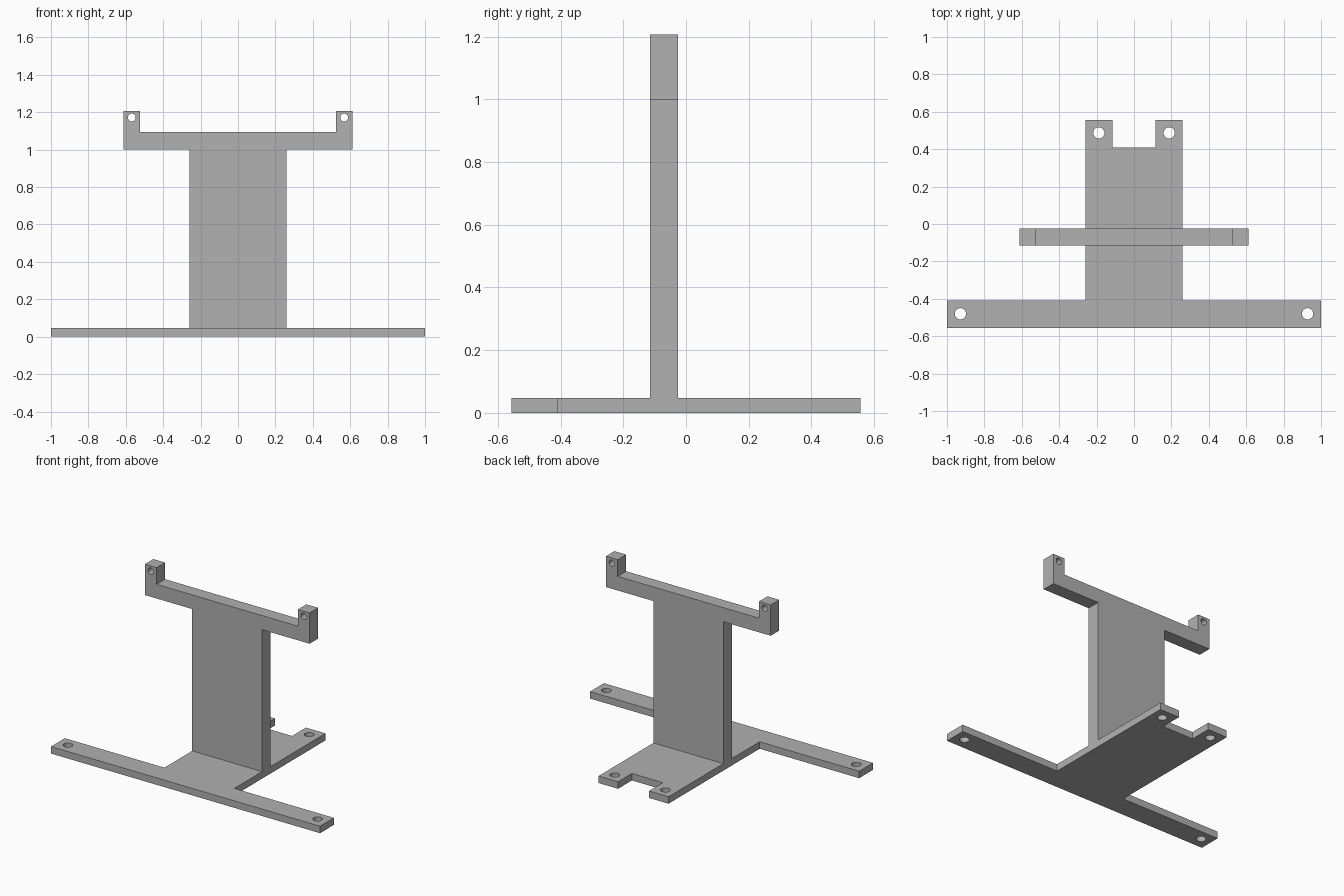
import bpy
import bmesh
from mathutils import Matrix, Vector

cube = bpy.data.objects.get("Cube")
if cube:
    bpy.data.objects.remove(cube, do_unlink=True)

grey = bpy.data.materials.new("plain grey")
grey.use_nodes = True
colour = (0.44, 0.44, 0.44, 1)
grey.diffuse_color = colour
grey.node_tree.nodes["Principled BSDF"].inputs["Base Color"].default_value = colour

# Turns an (x, z) profile drawn flat so that it stands upright
UPRIGHT = Matrix(((1, 0, 0, 0), (0, 0, 1, 0), (0, 1, 0, 0), (0, 0, 0, 1)))


def symmetric_plate(name, half, low, high, matrix):
    """Extrude a right-half outline and its mirror image from low to high."""
    outline = half + [(-x, v) for x, v in reversed(half)]
    bm = bmesh.new()
    face = bm.faces.new([bm.verts.new((x, v, low)) for x, v in outline])
    extruded = bmesh.ops.extrude_face_region(bm, geom=[face])["geom"]
    verts = [g for g in extruded if isinstance(g, bmesh.types.BMVert)]
    bmesh.ops.translate(bm, verts=verts, vec=(0, 0, high - low))
    bm.transform(matrix)
    bmesh.ops.recalc_face_normals(bm, faces=bm.faces)
    mesh = bpy.data.meshes.new(name)
    bm.to_mesh(mesh)
    bm.free()
    mesh.materials.append(grey)
    obj = bpy.data.objects.new(name, mesh)
    bpy.context.collection.objects.link(obj)
    return obj


def drill(obj, holes, middle, matrix):
    """Cut a mirrored pair of round holes for each (x, v, radius)."""
    bm = bmesh.new()
    for x, v, radius in holes:
        for side in (-1, 1):
            place = matrix @ Matrix.Translation(Vector((side * x, v, middle)))
            bmesh.ops.create_cone(bm, cap_ends=True, segments=32, radius1=radius,
                                  radius2=radius, depth=0.3, matrix=place)
    bmesh.ops.recalc_face_normals(bm, faces=bm.faces)
    mesh = bpy.data.meshes.new("hole_cutter")
    bm.to_mesh(mesh)
    bm.free()
    mesh.materials.append(grey)
    cutter = bpy.data.objects.new("hole_cutter", mesh)
    bpy.context.collection.objects.link(cutter)
    cutter.hide_render = True
    mod = obj.modifiers.new("holes", "BOOLEAN")
    mod.operation = "DIFFERENCE"
    mod.solver = "EXACT"
    mod.object = cutter
    bpy.ops.object.select_all(action="DESELECT")
    obj.select_set(True)
    bpy.context.view_layer.objects.active = obj
    bpy.ops.object.modifier_apply(modifier=mod.name)
    bpy.data.objects.remove(cutter, do_unlink=True)
    bpy.ops.object.shade_smooth_by_angle()


# Base: wide front bar, central plate and two rear tabs
FLAT = Matrix.Identity(4)
base = symmetric_plate("base_plate", [
    (1, -0.557), (1, -0.41), (0.26, -0.41), (0.26, 0.557),
    (0.115, 0.557), (0.115, 0.41)], 0, 0.047, FLAT)
drill(base, [(0.928, -0.48, 0.03), (0.188, 0.487, 0.03)], 0, FLAT)

# Upright: column, crossbar and two drilled ears
upright = symmetric_plate("upright_bracket", [
    (0.26, 0.047), (0.26, 1.0), (0.612, 1.0), (0.612, 1.207),
    (0.525, 1.207), (0.525, 1.095)], -0.115, -0.025, UPRIGHT)
drill(upright, [(0.568, 1.172, 0.021)], -0.07, UPRIGHT)
